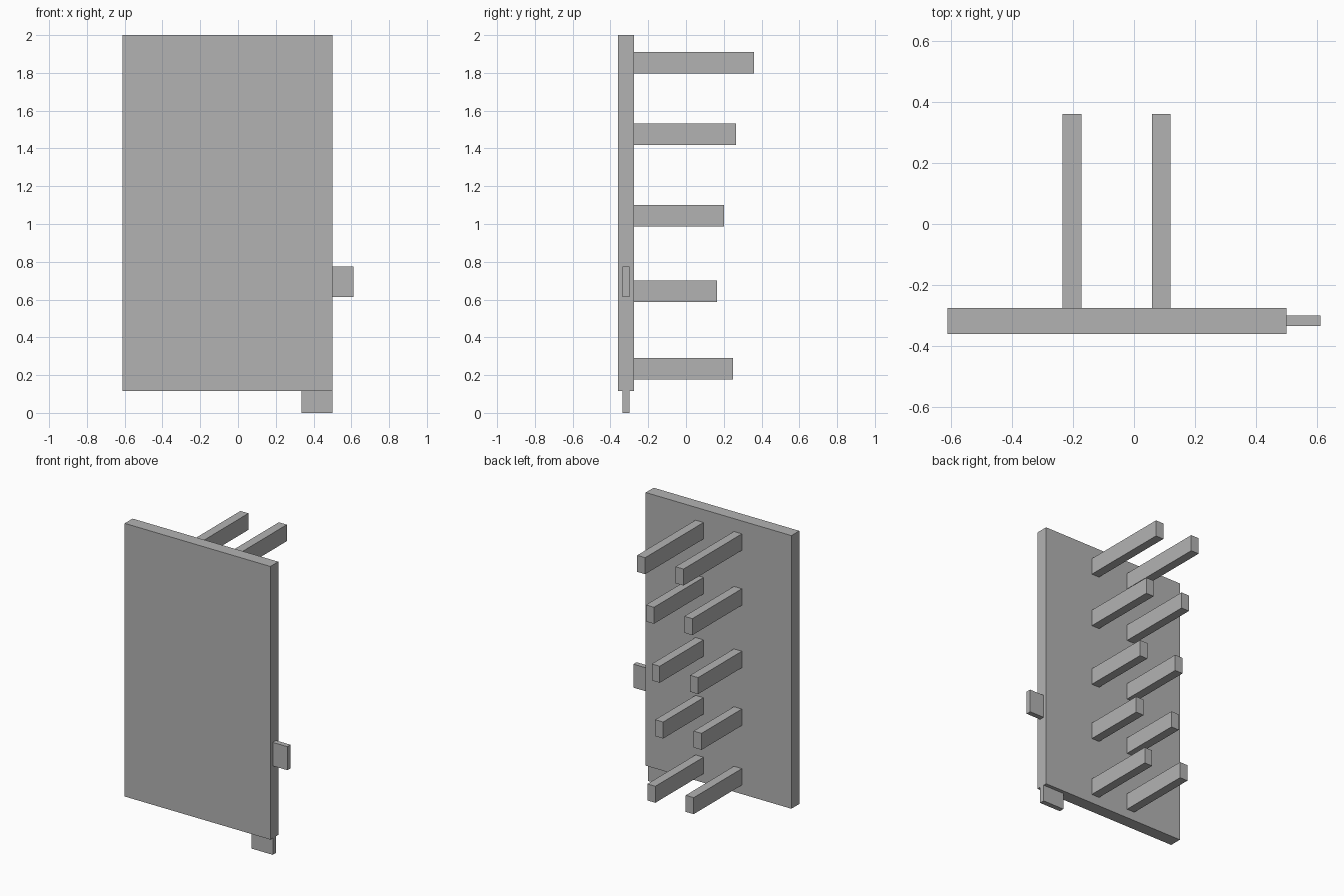
import bpy

cube = bpy.data.objects.get("Cube")
if cube:
    bpy.data.objects.remove(cube, do_unlink=True)

grey = bpy.data.materials.new("plain_grey")
grey.use_nodes = True
colour = (0.45, 0.45, 0.45, 1)
grey.diffuse_color = colour
grey.node_tree.nodes["Principled BSDF"].inputs["Base Color"].default_value = colour


def box(name, x, y, z):
    """Flat-shaded box spanning the given (low, high) ranges."""
    spans = (x, y, z)
    bpy.ops.mesh.primitive_cube_add(size=1, location=[(a + b) / 2 for a, b in spans])
    ob = bpy.context.object
    ob.name = name
    for v in ob.data.vertices:
        for i, (a, b) in enumerate(spans):
            v.co[i] *= b - a
    ob.data.materials.append(grey)
    return ob


# Upright panel
back = -0.275
box("panel", (-0.612, 0.5), (-0.361, back), (0.115, 2.0))

# Thin tabs on the side and the bottom edge
tab_y = (-0.335, -0.3)
box("side_tab", (0.5, 0.612), tab_y, (0.614, 0.776))
box("bottom_tab", (0.336, 0.5), tab_y, (0.0, 0.115))

# Two columns of pegs: bottom height and tip of each row
rows = [(1.797, 0.361), (1.418, 0.265), (0.987, 0.202), (0.588, 0.165), (0.177, 0.25)]
for side, x in (("right", -0.234), ("left", 0.059)):
    for n, (z, tip) in enumerate(rows, 1):
        box(f"{side}_peg_{n}", (x, x + 0.061), (back, tip), (z, z + 0.114))
